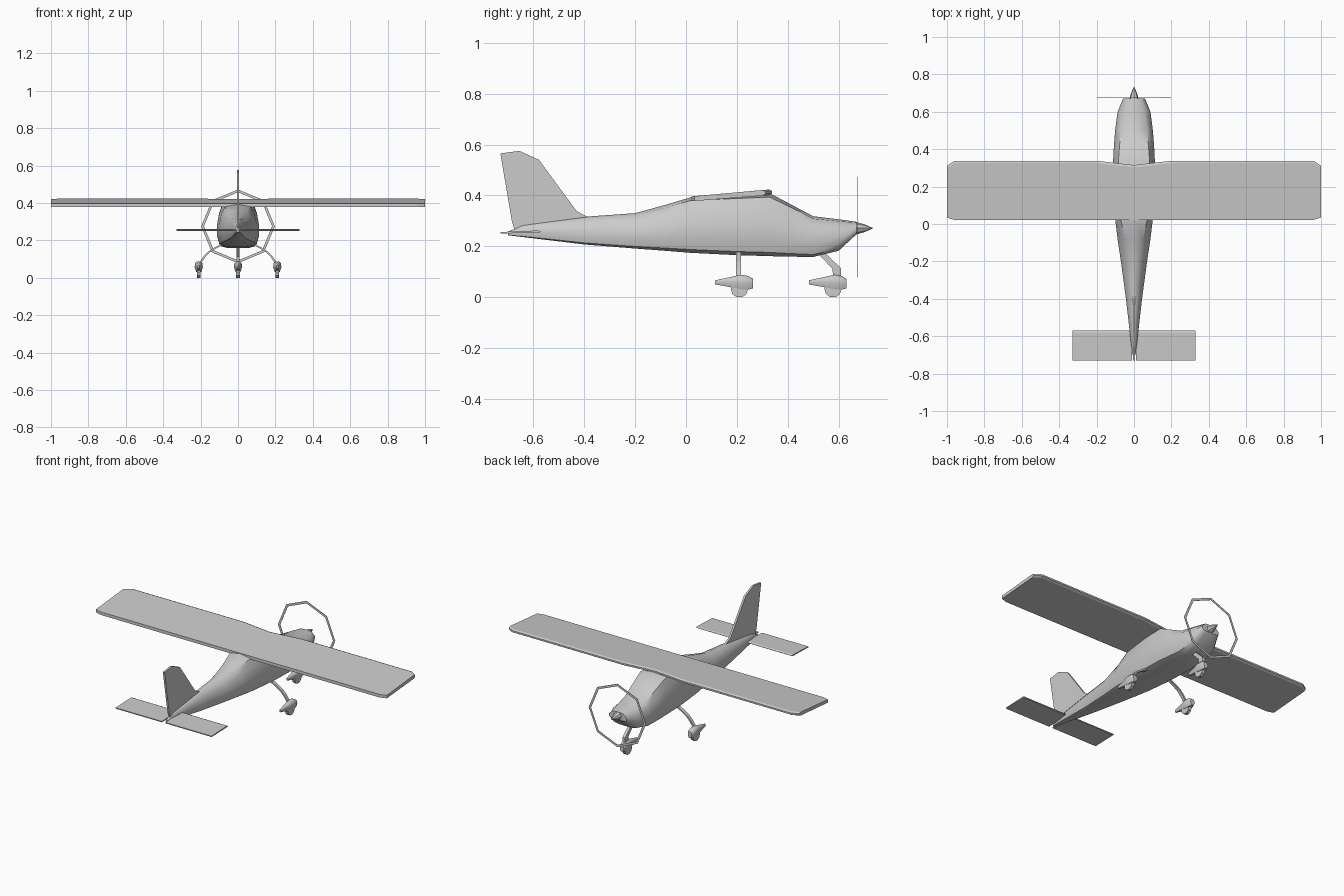
import bpy, bmesh, math
from math import sin, cos, pi, radians

if "Cube" in bpy.data.objects:
    bpy.data.objects.remove(bpy.data.objects["Cube"])


def finish(name, bm, smooth=None, mirror=False):
    bmesh.ops.recalc_face_normals(bm, faces=bm.faces)
    me = bpy.data.meshes.new(name)
    bm.to_mesh(me)
    bm.free()
    ob = bpy.data.objects.new(name, me)
    bpy.context.collection.objects.link(ob)
    if mirror:
        ob.modifiers.new("mirror", 'MIRROR').use_clip = True
    if smooth:
        bpy.ops.object.select_all(action='DESELECT')
        ob.select_set(True)
        bpy.context.view_layer.objects.active = ob
        bpy.ops.object.shade_smooth_by_angle(angle=radians(smooth))
    return ob


def loft(name, rings, smooth=None, mirror=False, cap=(True, True)):
    bm = bmesh.new()
    vs = [[bm.verts.new(p) for p in r] for r in rings]
    n = len(vs[0])
    for a, b in zip(vs, vs[1:]):
        for i in range(n):
            j = (i + 1) % n
            bm.faces.new((a[i], a[j], b[j], b[i]))
    if cap[0]:
        bm.faces.new(vs[0])
    if cap[1]:
        bm.faces.new(vs[-1])
    return finish(name, bm, smooth, mirror)


# Fuselage: stations of y, half width, bottom z, top z, shoulder width ratio
half = [(0.5, 0.0), (0.88, 0.06), (1.0, 0.25), (1.0, 0.5), (0.96, 0.75)]


def hull_ring(y, w, z0, z1, t):
    pts = [(a * w, z0 + b * (z1 - z0)) for a, b in half]
    pts.append((t * w, z0 + 0.94 * (z1 - z0)))
    pts[4] = ((0.9 if t > 0.6 else 0.78) * w, pts[4][1])
    loop = [(0, z0)] + pts + [(0, z1)] + [(-x, z) for x, z in reversed(pts)]
    return [(x, y, z) for x, z in loop]


stations = [
    (-0.70, 0.008, 0.243, 0.257, 0.5), (-0.64, 0.016, 0.236, 0.285, 0.4),
    (-0.40, 0.043, 0.207, 0.316, 0.4), (-0.20, 0.070, 0.191, 0.330, 0.45),
    (-0.08, 0.088, 0.182, 0.363, 0.55), (0.02, 0.100, 0.174, 0.393, 0.7),
    (0.20, 0.112, 0.165, 0.402, 0.75), (0.33, 0.112, 0.161, 0.408, 0.75),
    (0.41, 0.108, 0.159, 0.366, 0.72), (0.50, 0.101, 0.158, 0.318, 0.7),
    (0.60, 0.088, 0.182, 0.306, 0.62), (0.67, 0.060, 0.247, 0.296, 0.6)]
loft("fuselage", [hull_ring(*s) for s in stations], smooth=45)

# Wing: full span, chamfered tips, shallow notch at the middle of the leading edge
span = [(0, 0.315, 0.022), (0.20, 0.338, 0.022), (0.96, 0.338, 0.022), (1.0, 0.312, 0.034)]


def wing_ring(x, le, te):
    def low(y):
        return 0.377 + 0.075 * (y - 0.02)
    return [(x, te, low(te)), (x, le - 0.012, low(le)), (x, le, low(le) + 0.007),
            (x, le, low(le) + 0.017), (x, le - 0.012, low(le) + 0.022),
            (x, te, low(te) + 0.019)]


loft("wing", [wing_ring(-x, a, b) for x, a, b in reversed(span[1:])]
     + [wing_ring(*s) for s in span])

# Tailplane halves
loft("tailplane", [[(x, -0.73, 0.250), (x, -0.575, 0.254), (x, -0.57, 0.258),
                    (x, -0.58, 0.262), (x, -0.73, 0.256)] for x in (0.012, 0.33)],
     mirror=True)

# Fin
fin = [(-0.67, 0.25), (-0.685, 0.30), (-0.73, 0.565), (-0.655, 0.575),
       (-0.578, 0.54), (-0.43, 0.338), (-0.385, 0.315), (-0.42, 0.28)]
loft("fin", [[(x, y, z) for y, z in fin] for x in (-0.006, 0.006)])

# Spinner
loft("spinner", [[(r * cos(i * pi / 4), y, 0.271 + r * sin(i * pi / 4)) for i in range(8)]
                 for y, r in ((0.665, 0.026), (0.70, 0.016), (0.733, 0.002))], smooth=40)

# Propeller sweep: thin flat eight-sided ring
bm = bmesh.new()
rim = [[bm.verts.new((r * sin(i * pi / 4), 0.675, 0.275 + r * cos(i * pi / 4)))
        for i in range(8)] for r in (0.197, 0.182)]
for i in range(8):
    j = (i + 1) % 8
    bm.faces.new((rim[0][i], rim[0][j], rim[1][j], rim[1][i]))
ring = finish("propeller_ring", bm)
ring.modifiers.new("thickness", 'SOLIDIFY').thickness = 0.002


# Wheels with streamlined fairings
def wheel_set(name, cx, cy, mirror=False):
    body = [(-0.095, 0.005, 0.050, 0.066), (-0.03, 0.017, 0.038, 0.080),
            (0.005, 0.022, 0.031, 0.088), (0.035, 0.021, 0.030, 0.083),
            (0.053, 0.014, 0.034, 0.072)]
    rings = [[(cx + w * a, cy + y, z0 + (z1 - z0) * b) for a, b in
              ((-0.6, 0), (0.6, 0), (1, 0.45), (0.9, 0.8), (0.45, 1),
               (-0.45, 1), (-0.9, 0.8), (-1, 0.45))] for y, w, z0, z1 in body]
    loft(name + "_fairing", rings, smooth=50, mirror=mirror)
    loft(name + "_wheel", [[(cx + x, cy + 0.034 * sin((i + 0.5) * pi / 5),
                             0.032 + 0.034 * cos((i + 0.5) * pi / 5))
                            for i in range(10)] for x in (-0.01, 0.01)], mirror=mirror)


wheel_set("main", 0.21, 0.21, True)
wheel_set("nose", 0.0, 0.578)

# Main gear legs: flat curved springs
path = [(0.085, 0.178), (0.12, 0.160), (0.155, 0.138), (0.180, 0.112), (0.205, 0.075)]
loft("main_leg", [[(x - 0.004, 0.196, z - 0.003), (x + 0.004, 0.196, z + 0.003),
                   (x + 0.004, 0.216, z + 0.003), (x - 0.004, 0.216, z - 0.003)]
                  for x, z in path], mirror=True)

# Nose gear leg: cranked forward then down
crank = [(0.515, 0.545, 0.175), (0.575, 0.61, 0.113), (0.58, 0.61, 0.075)]
loft("nose_leg", [[(-0.009, a, z), (0.009, a, z), (0.009, b, z), (-0.009, b, z)]
                  for a, b, z in crank])
